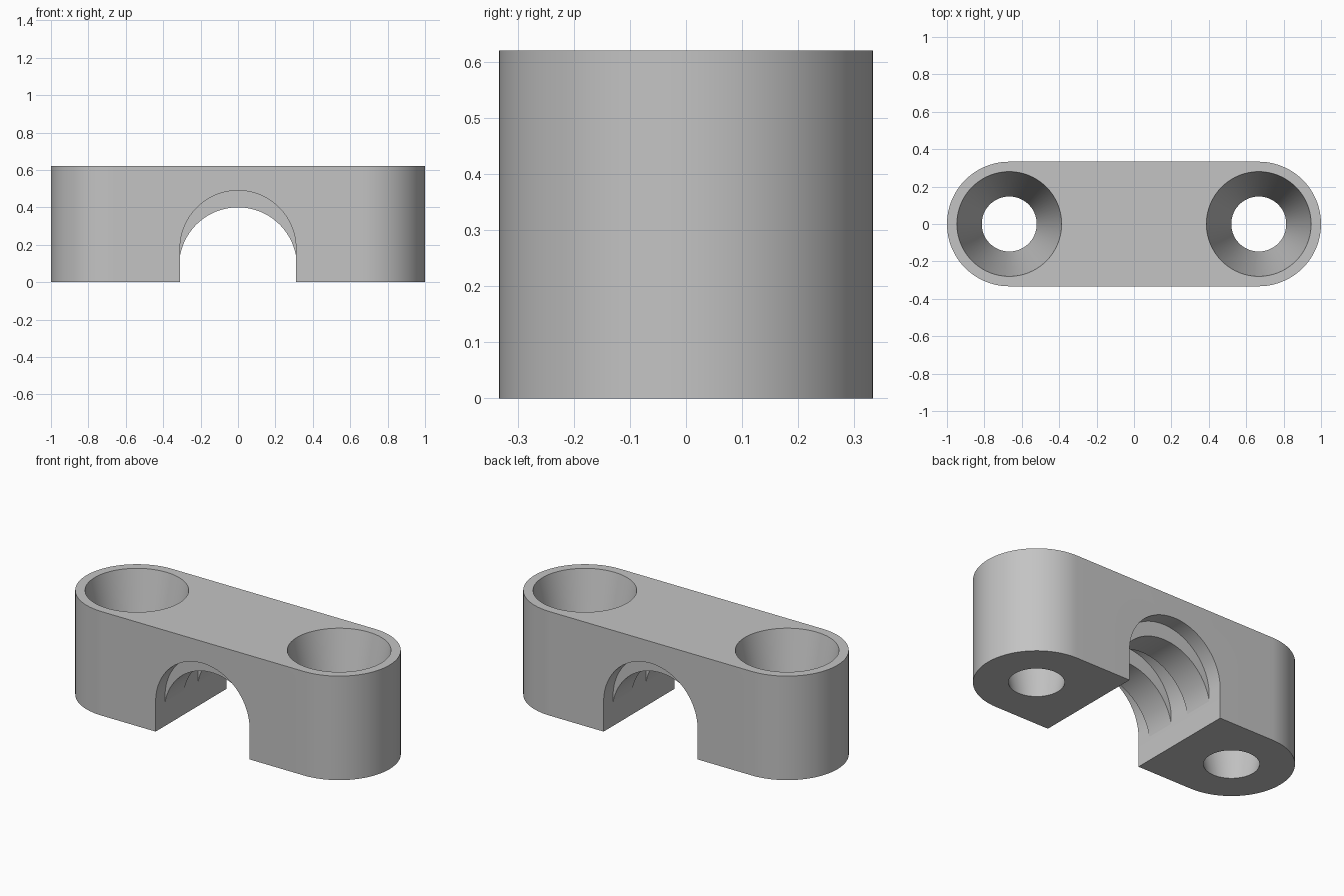
import bpy, bmesh, math
from math import cos, sin, pi

cube = bpy.data.objects.get("Cube")
if cube:
    bpy.data.objects.remove(cube, do_unlink=True)

HEIGHT, END_R, HOLE_X = 0.62, 0.333, 0.667
ARCH_R, ARCH_Z = 0.31, 0.18
RIDGE_R, RIDGE_Z = 0.315, 0.085

grey = bpy.data.materials.new("plain_grey")
grey.use_nodes = True
colour = (0.55, 0.55, 0.55, 1)
grey.diffuse_color = colour
grey.node_tree.nodes["Principled BSDF"].inputs["Base Color"].default_value = colour


def arc(cx, cy, r, start, end, steps=48):
    return [(cx + r * cos(start + (end - start) * i / steps),
             cy + r * sin(start + (end - start) * i / steps)) for i in range(steps + 1)]


def loft(name, lower, upper):
    """Closed solid between two matching outlines."""
    bm = bmesh.new()
    a = [bm.verts.new(p) for p in lower]
    b = [bm.verts.new(p) for p in upper]
    n = len(a)
    bm.faces.new(a)
    bm.faces.new(b)
    for i in range(n):
        j = (i + 1) % n
        bm.faces.new((a[i], a[j], b[j], b[i]))
    bmesh.ops.recalc_face_normals(bm, faces=bm.faces)
    mesh = bpy.data.meshes.new(name)
    bm.to_mesh(mesh)
    bm.free()
    obj = bpy.data.objects.new(name, mesh)
    bpy.context.collection.objects.link(obj)
    mesh.materials.append(grey)
    return obj


def along_y(name, profile, y0, y1):
    return loft(name, [(x, y0, z) for x, z in profile], [(x, y1, z) for x, z in profile])


def select_only(obj):
    bpy.ops.object.select_all(action='DESELECT')
    obj.select_set(True)
    bpy.context.view_layer.objects.active = obj


def cut(target, cutter):
    mod = target.modifiers.new("cut", 'BOOLEAN')
    mod.operation, mod.solver, mod.object = 'DIFFERENCE', 'EXACT', cutter
    select_only(target)
    bpy.ops.object.modifier_apply(modifier=mod.name)
    bpy.data.objects.remove(cutter, do_unlink=True)


# Round-ended body
outline = arc(HOLE_X, 0, END_R, -pi / 2, pi / 2) + arc(-HOLE_X, 0, END_R, pi / 2, 3 * pi / 2)
body = loft("clamp_body", [(x, y, 0) for x, y in outline], [(x, y, HEIGHT) for x, y in outline])

# Arched channel through the middle
channel = [(ARCH_R, -0.1)] + arc(0, ARCH_Z, ARCH_R, 0, pi) + [(-ARCH_R, -0.1)]
cut(body, along_y("channel_cutter", channel, -0.5, 0.5))

# Tapered screw holes, wide at the top; cutters run past both ends at the same slope
top_r, bottom_r, over = 0.28, 0.147, 0.05
slope = (top_r - bottom_r) / HEIGHT
for side in (-1, 1):
    low = arc(side * HOLE_X, 0, bottom_r - slope * over, 0, 2 * pi, 80)[:-1]
    high = arc(side * HOLE_X, 0, top_r + slope * over, 0, 2 * pi, 80)[:-1]
    cut(body, loft("hole_cutter", [(x, y, -over) for x, y in low],
                   [(x, y, HEIGHT + over) for x, y in high]))

# Two crescent gripping ridges, rooted in the channel roof
tip = math.acos(ARCH_R / RIDGE_R)
crescent = arc(0, RIDGE_Z, RIDGE_R, tip, pi - tip) + arc(0, ARCH_Z, ARCH_R + 0.02, pi, 0)
ridges = [along_y("front_ridge", crescent, -0.244, -0.066),
          along_y("back_ridge", crescent, 0.066, 0.244)]

# Smooth curved walls, keep edges crisp
for obj in [body] + ridges:
    select_only(obj)
    bpy.ops.object.shade_smooth_by_angle(angle=math.radians(30))
